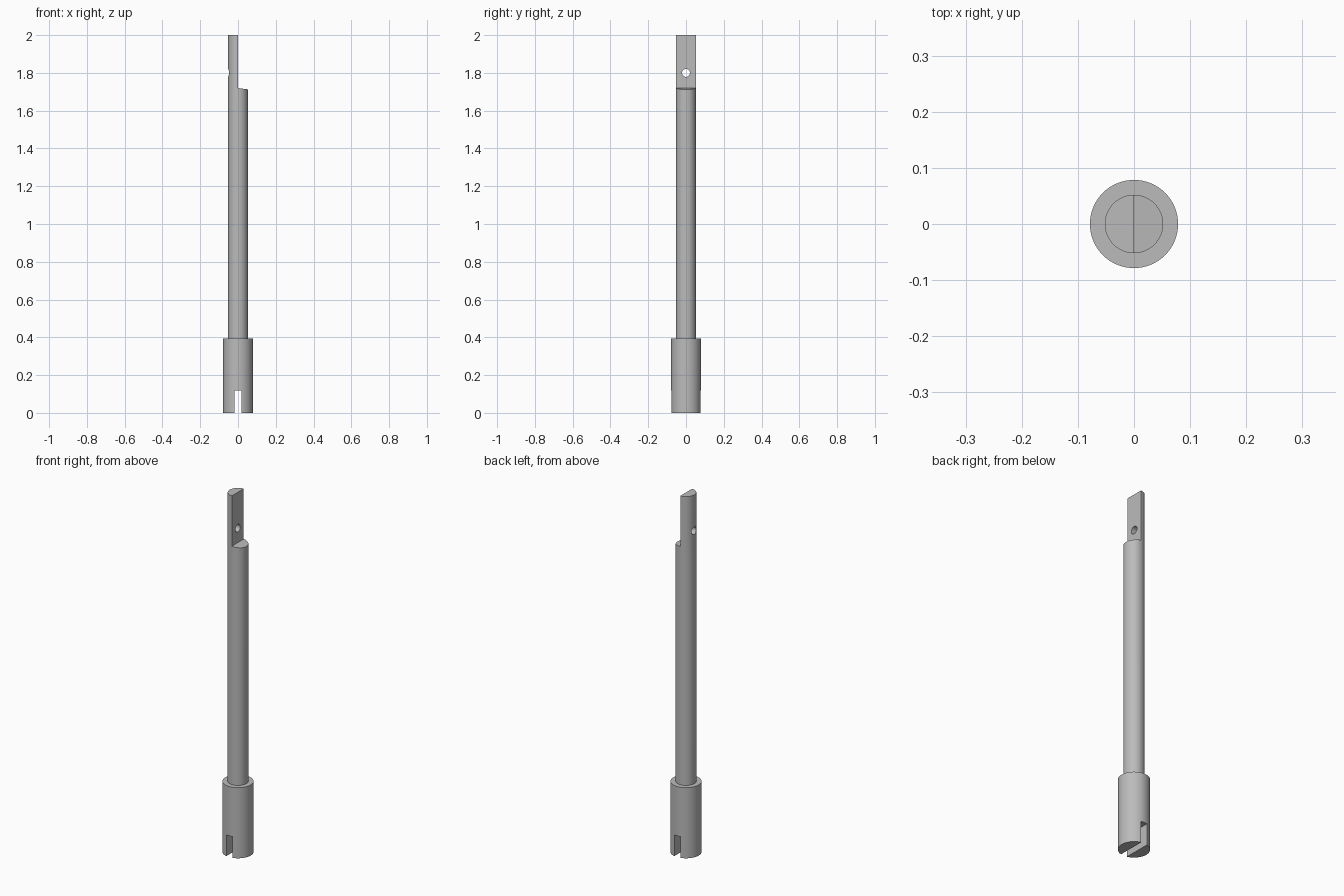
import bpy
import bmesh
import math
from mathutils import Matrix

SEGMENTS = 96
SHAFT_R, COLLAR_R = 0.052, 0.0785
COLLAR_TOP, STEP_Z, HEIGHT = 0.393, 1.72, 2.0

default = bpy.data.objects.get("Cube")
if default:
    bpy.data.objects.remove(default, do_unlink=True)

steel = bpy.data.materials.new("steel grey")
steel.use_nodes = True
grey = (0.5, 0.5, 0.5, 1)
steel.diffuse_color = grey
steel.node_tree.nodes["Principled BSDF"].inputs["Base Color"].default_value = grey


def make_object(name, bm):
    bmesh.ops.recalc_face_normals(bm, faces=bm.faces)
    mesh = bpy.data.meshes.new(name)
    bm.to_mesh(mesh)
    bm.free()
    mesh.materials.append(steel)
    obj = bpy.data.objects.new(name, mesh)
    bpy.context.collection.objects.link(obj)
    return obj


def lathe(name, profile):
    """Closed solid of revolution about z from (radius, height) pairs."""
    bm = bmesh.new()
    rings = []
    for r, z in profile:
        rings.append([bm.verts.new((r * math.cos(a), r * math.sin(a), z))
                      for a in (2 * math.pi * i / SEGMENTS for i in range(SEGMENTS))])
    for low, high in zip(rings, rings[1:]):
        for i in range(SEGMENTS):
            j = (i + 1) % SEGMENTS
            bm.faces.new((low[i], low[j], high[j], high[i]))
    bm.faces.new(rings[0][::-1])
    bm.faces.new(rings[-1])
    return make_object(name, bm)


def prism(name, outline, depth):
    """Outline in x and z, extruded evenly along y."""
    bm = bmesh.new()
    face = bm.faces.new([bm.verts.new((x, -depth, z)) for x, z in outline])
    out = bmesh.ops.extrude_face_region(bm, geom=[face])
    moved = [v for v in out["geom"] if isinstance(v, bmesh.types.BMVert)]
    bmesh.ops.translate(bm, verts=moved, vec=(0, 2 * depth, 0))
    return make_object(name, bm)


def cut(target, cutter):
    mod = target.modifiers.new(cutter.name, 'BOOLEAN')
    mod.operation = 'DIFFERENCE'
    mod.solver = 'EXACT'
    mod.object = cutter
    bpy.context.view_layer.objects.active = target
    bpy.ops.object.modifier_apply(modifier=mod.name)
    bpy.data.objects.remove(cutter, do_unlink=True)


# Stepped rod: wide collar at the foot, slim shaft above
rod = lathe("shaft_with_collar", [(COLLAR_R, 0), (COLLAR_R, COLLAR_TOP),
                                  (SHAFT_R, COLLAR_TOP), (SHAFT_R, HEIGHT)])

# Half-round tip with a slightly sloping shoulder
cut(rod, prism("tip_cutter", [(-0.001, STEP_Z), (0.1, STEP_Z - 0.014),
                              (0.1, 2.1), (-0.001, 2.1)], 0.2))

# Slot across the foot of the collar
cut(rod, prism("slot_cutter", [(-0.0185, -0.1), (0.0185, -0.1),
                               (0.0185, 0.118), (-0.0185, 0.118)], 0.2))

# Cross hole through the tip
bm = bmesh.new()
bmesh.ops.create_cone(bm, cap_ends=True, segments=40, radius1=0.021, radius2=0.021,
                      depth=0.3, matrix=Matrix.Translation((0, 0, 1.8))
                      @ Matrix.Rotation(math.pi / 2, 4, 'Y'))
cut(rod, make_object("hole_cutter", bm))

bpy.ops.object.select_all(action='DESELECT')
rod.select_set(True)
bpy.context.view_layer.objects.active = rod
bpy.ops.object.shade_smooth_by_angle(angle=math.radians(30))
